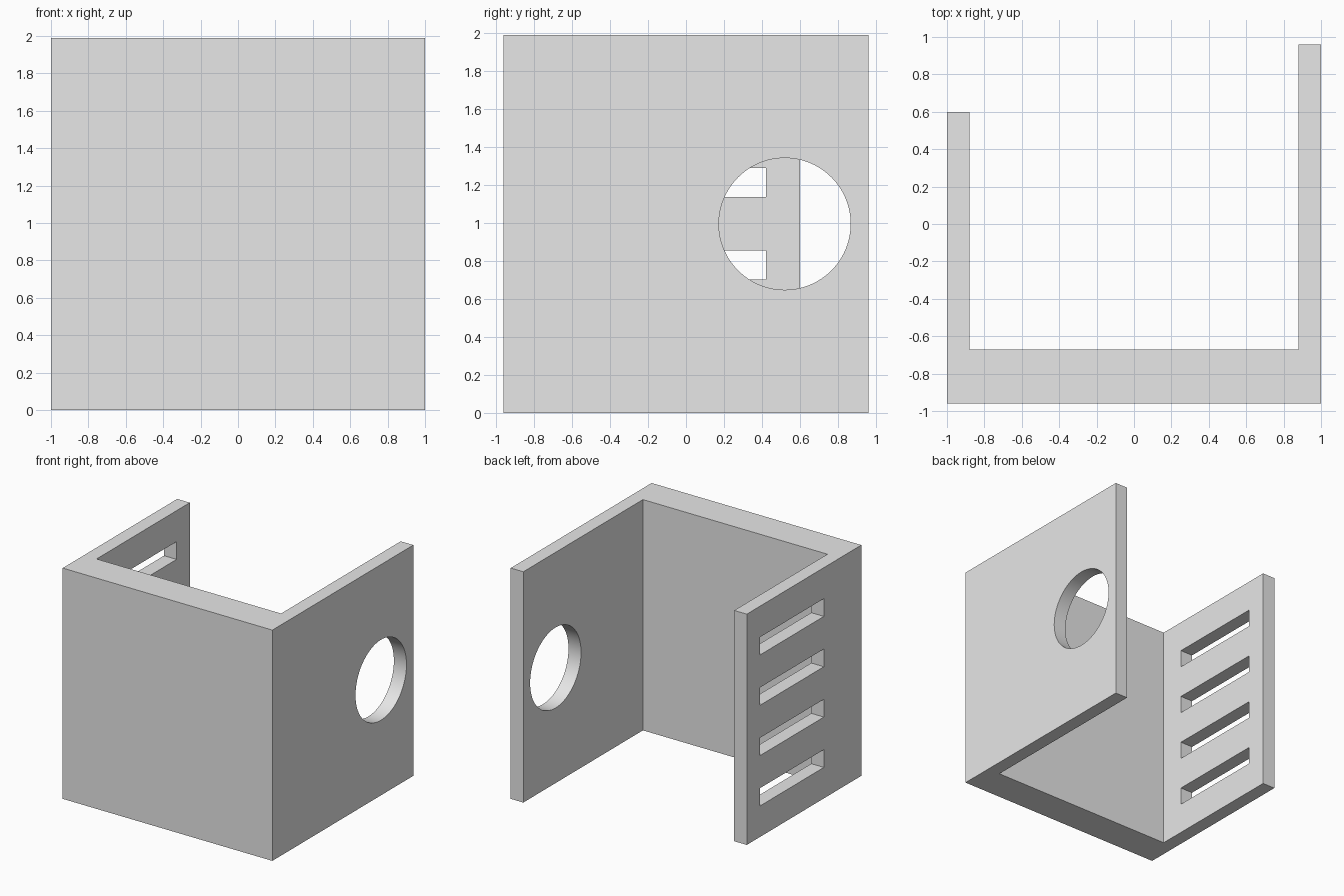
import bpy, bmesh
from math import pi

cube = bpy.data.objects.get("Cube")
if cube:
    bpy.data.objects.remove(cube, do_unlink=True)

HEIGHT = 1.99
MID = HEIGHT / 2

grey = bpy.data.materials.new("light_grey")
grey.use_nodes = True
colour = (0.8, 0.8, 0.8, 1)
grey.diffuse_color = colour
grey.node_tree.nodes["Principled BSDF"].inputs["Base Color"].default_value = colour


def cut(target, cutter):
    """Subtract a hidden helper from the target."""
    cutter.hide_render = True
    cutter.hide_set(True)
    mod = target.modifiers.new(cutter.name, "BOOLEAN")
    mod.operation = "DIFFERENCE"
    mod.solver = "EXACT"
    mod.object = cutter
    bpy.context.view_layer.objects.active = target
    bpy.ops.object.modifier_apply(modifier=mod.name)
    bpy.data.objects.remove(cutter, do_unlink=True)


# U-shaped bracket: thick front plate, long left wall, short right wall
outline = [(-1, -0.96), (1, -0.96), (1, 0.96), (0.88, 0.96),
           (0.88, -0.67), (-0.88, -0.67), (-0.88, 0.6), (-1, 0.6)]
bm = bmesh.new()
base = bm.faces.new([bm.verts.new((x, y, 0)) for x, y in outline])
top = bmesh.ops.extrude_face_region(bm, geom=[base])["geom"]
bmesh.ops.translate(bm, vec=(0, 0, HEIGHT),
                    verts=[v for v in top if isinstance(v, bmesh.types.BMVert)])
bmesh.ops.recalc_face_normals(bm, faces=bm.faces)
mesh = bpy.data.meshes.new("bracket")
bm.to_mesh(mesh)
bm.free()
mesh.materials.append(grey)
bracket = bpy.data.objects.new("bracket", mesh)
bpy.context.collection.objects.link(bracket)

# Round opening in the left wall
bpy.ops.mesh.primitive_cylinder_add(vertices=96, radius=0.347, depth=0.5,
                                    location=(0.94, 0.52, MID), rotation=(0, pi / 2, 0))
hole = bpy.context.object
hole.name = "round_hole_cutter"
hole.data.materials.append(grey)
cut(bracket, hole)

# Four evenly spaced slots in the right wall
for i in range(4):
    bpy.ops.mesh.primitive_cube_add(size=1, location=(-0.94, -0.015, MID + (i - 1.5) * 0.434))
    slot = bpy.context.object
    slot.name = "slot_cutter"
    slot.scale = (0.4, 0.87, 0.153)
    slot.data.materials.append(grey)
    bpy.context.view_layer.update()
    cut(bracket, slot)

# Smooth bore, crisp edges
bpy.ops.object.select_all(action="DESELECT")
bracket.select_set(True)
bpy.context.view_layer.objects.active = bracket
bpy.ops.object.shade_smooth_by_angle(angle=pi / 6)
